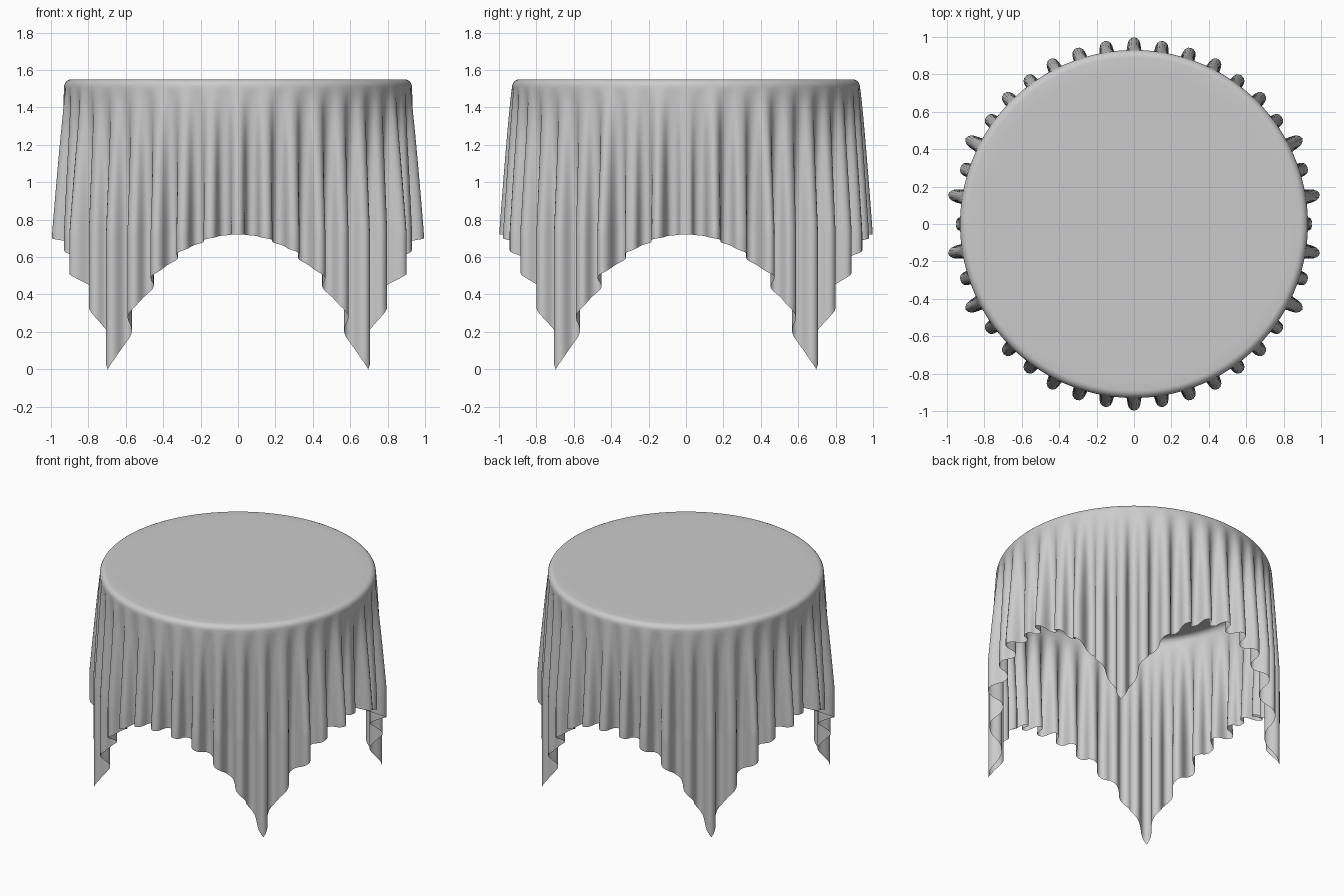
import bpy, bmesh, math
from math import sin, cos, pi

if "Cube" in bpy.data.objects:
    bpy.data.objects.remove(bpy.data.objects["Cube"])

FOLDS, STEPS = 40, 16
N = FOLDS * STEPS
R, EDGE, TOP = 0.93, 0.04, 1.55       # table radius, rounded edge, top height
FLAT = R - EDGE
ARC = EDGE * pi / 2
HALF = 1.742                          # half side of the square cloth
# outer reach of each fold over one quadrant, from the x axis to the y axis
REACH = [0.95, 1.006, 0.975, 1.01, 0.975, 0.985, 0.98, 0.99, 0.99, 0.99, 0.998]


def reach(a):
    q = abs(a) % pi
    q = min(q, pi - q) / (pi / 2) * 10
    i = min(int(q), 9)
    return REACH[i] + (REACH[i + 1] - REACH[i]) * (q - i)


def drape(a, s):
    """Place the cloth point at angle a and distance s from the centre."""
    if s <= FLAT:
        return s * cos(a), s * sin(a), TOP
    if s <= FLAT + ARC:
        p = (s - FLAT) / EDGE
        r = FLAT + EDGE * sin(p)
        return r * cos(a), r * sin(a), TOP - EDGE + EDGE * cos(p)
    d = s - FLAT - ARC
    t = min(d / 0.78, 1.0)
    t = t ** 0.85
    ph = FOLDS * a
    mix = (cos(ph) + 1) / 2
    r = R + t * (-0.04 * (1 - mix) + (reach(a) - R) * mix)
    b = a + 0.009 * t * sin(2 * ph)
    return r * cos(b), r * sin(b), TOP - EDGE - d


bm = bmesh.new()
centre = bm.verts.new((0, 0, TOP))
rings = []
# flat top and rounded edge share the same distance at every angle
inner = [0.3, 0.6, 0.82, FLAT] + [FLAT + ARC * i / 5 for i in range(1, 6)]
for s in inner:
    rings.append([bm.verts.new(drape(2 * pi * i / N, s)) for i in range(N)])
# hanging part runs down to the square hem
ROWS = 36
for j in range(1, ROWS + 1):
    ring = []
    for i in range(N):
        a = 2 * pi * i / N
        hem = HALF / max(abs(cos(a)), abs(sin(a)))
        s0 = FLAT + ARC
        ring.append(bm.verts.new(drape(a, s0 + (hem - s0) * j / ROWS)))
    rings.append(ring)

for i in range(N):
    k = (i + 1) % N
    bm.faces.new((centre, rings[0][i], rings[0][k]))
    for u, v in zip(rings, rings[1:]):
        bm.faces.new((u[i], v[i], v[k], u[k]))

mesh = bpy.data.meshes.new("tablecloth")
bm.to_mesh(mesh)
bm.free()
mesh.shade_smooth()
cloth = bpy.data.objects.new("tablecloth", mesh)
bpy.context.collection.objects.link(cloth)
